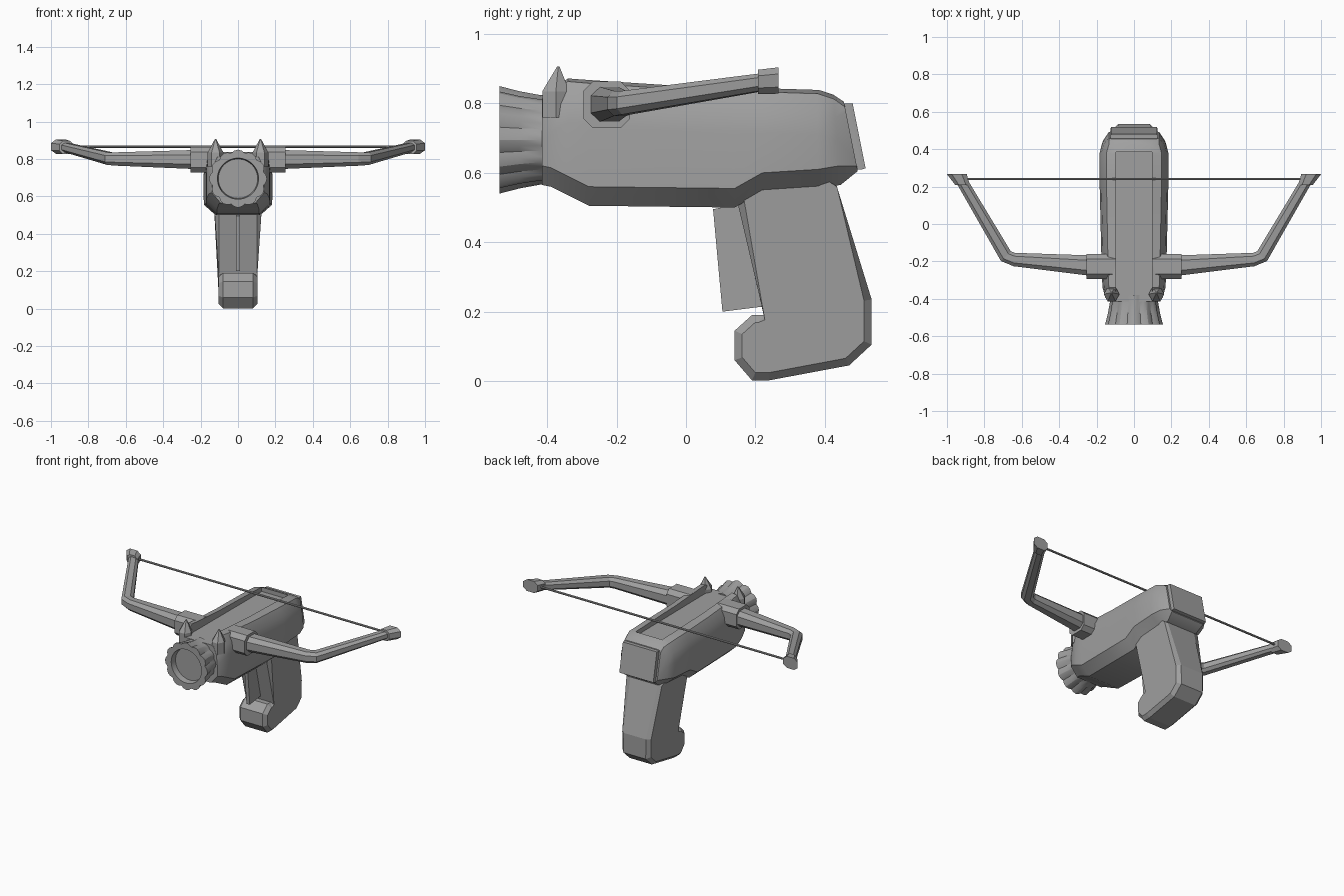
import bpy, bmesh
from math import sin, cos, pi, radians
from mathutils import Vector

cube = bpy.data.objects.get("Cube")
if cube:
    bpy.data.objects.remove(cube, do_unlink=True)

GREY = (0.35, 0.35, 0.35, 1)
mat = bpy.data.materials.new("plain grey")
mat.use_nodes = True
mat.diffuse_color = GREY
mat.node_tree.nodes["Principled BSDF"].inputs["Base Color"].default_value = GREY


def finish(name, bm, smooth=None):
    bmesh.ops.recalc_face_normals(bm, faces=bm.faces)
    mesh = bpy.data.meshes.new(name)
    bm.to_mesh(mesh)
    bm.free()
    ob = bpy.data.objects.new(name, mesh)
    bpy.context.collection.objects.link(ob)
    mesh.materials.append(mat)
    if smooth:
        shade(ob, smooth)
    return ob


def shade(ob, angle):
    bpy.ops.object.select_all(action='DESELECT')
    ob.select_set(True)
    bpy.context.view_layer.objects.active = ob
    bpy.ops.object.shade_smooth_by_angle(angle=radians(angle))


def loft(bm, rings):
    """Skin a list of equally long point rings and cap both ends."""
    loops = [[bm.verts.new(p) for p in ring] for ring in rings]
    n = len(loops[0])
    for a, b in zip(loops, loops[1:]):
        for i in range(n):
            j = (i + 1) % n
            bm.faces.new((a[i], a[j], b[j], b[i]))
    return bm.faces.new(loops[0]), bm.faces.new(loops[-1])


def slab(bm, profile, half):
    """Extrude a (y, z) outline across x."""
    return loft(bm, [[(s * half, y, z) for y, z in profile] for s in (-1, 1)])


# Body: rounded section swept along y, slanted rear end
def body_ring(y, w, zb, zt, slant=0):
    chamfer, mid = 0.055, (zb + zt) / 2
    half = [(0.66 * w, zb), (w, zb + chamfer), (w, zt - 0.13),
            (0.95 * w, zt - 0.065), (0.8 * w, zt - 0.012), (0.5 * w, zt)]
    pts = half + [(-x, z) for x, z in reversed(half)]
    return [(x, y - slant * (z - mid), z) for x, z in pts]


def rear_ring(y, w, zb, zt, r):
    half = [(w - r, zb), (w, zb + r), (w, zb + 2 * r),
            (w, zt - 2 * r), (w, zt - r), (w - r, zt)]
    pts = half + [(-x, z) for x, z in reversed(half)]
    return [(x, y - 0.2 * (z - (zb + zt) / 2), z) for x, z in pts]


bm = bmesh.new()
loft(bm, [
    body_ring(-0.415, 0.14, 0.565, 0.82),
    body_ring(-0.39, 0.155, 0.56, 0.845),
    body_ring(-0.34, 0.168, 0.535, 0.875),
    body_ring(-0.28, 0.172, 0.505, 0.87),
    body_ring(-0.03, 0.178, 0.502, 0.853),
    body_ring(0.14, 0.182, 0.5, 0.848),
    body_ring(0.22, 0.184, 0.545, 0.845),
    body_ring(0.38, 0.184, 0.555, 0.84),
    body_ring(0.435, 0.168, 0.565, 0.825, 0.08),
    rear_ring(0.475, 0.135, 0.605, 0.805, 0.015)])
body = finish("body", bm)

# Long channel cut into the top of the body
bm = bmesh.new()
slab(bm, [(-0.5, 0.815), (0.385, 0.81), (0.385, 1), (-0.5, 1)], 0.097)
cutter = finish("channel_cutter", bm)
cutter.hide_render = True
mod = body.modifiers.new("channel", 'BOOLEAN')
mod.object = cutter
mod.solver = 'EXACT'
bpy.context.view_layer.objects.active = body
bpy.ops.object.modifier_apply(modifier=mod.name)
bpy.data.objects.remove(cutter, do_unlink=True)
shade(body, 32)

# Framed plate on the slanted rear end
bm = bmesh.new()
_, back = loft(bm, [[(x, y - 0.2 * (z - 0.705), z) for x, z in
                     ((-0.125, 0.61), (0.125, 0.61), (0.125, 0.8), (-0.125, 0.8))]
                    for y in (0.46, 0.489)])
bmesh.ops.inset_region(bm, faces=[back], thickness=0.014, depth=0)
bmesh.ops.inset_region(bm, faces=[back], thickness=0.002, depth=-0.01)
finish("rear_plate", bm)


# Scalloped, flared muzzle with a shallow round recess
def muzzle_ring(y, r, wave):
    n = 48
    return [(rr * cos(a), y, 0.695 + rr * sin(a)) for a, rr in
            ((2 * pi * i / n, r * (1 - wave * (1 - abs(cos(6 * 2 * pi * i / n)))))
             for i in range(n))]


bm = bmesh.new()
loft(bm, [muzzle_ring(-0.38, 0.128, 0.04), muzzle_ring(-0.42, 0.129, 0.06),
          muzzle_ring(-0.48, 0.14, 0.08), muzzle_ring(-0.538, 0.155, 0.09),
          muzzle_ring(-0.538, 0.11, 0), muzzle_ring(-0.5, 0.105, 0)])
finish("muzzle", bm, 25)

# Grip with forward hook, chamfered rim, wider towards the top
bm = bmesh.new()
caps = slab(bm, [(0.14, 0.6), (0.14, 0.55), (0.232, 0.155), (0.225, 0.19),
                 (0.19, 0.19), (0.14, 0.145), (0.14, 0.06), (0.19, 0.002),
                 (0.24, 0.002), (0.47, 0.045), (0.535, 0.105), (0.535, 0.235),
                 (0.435, 0.56), (0.425, 0.6)], 0.103)
rim = {e for f in caps for e in f.edges}
bmesh.ops.bevel(bm, geom=list(rim), offset=0.022, segments=1,
                affect='EDGES', clamp_overlap=False)
for v in bm.verts:
    v.co.x *= 1 + 0.25 * max(0, v.co.z - 0.2) / 0.36
    v.co.z = max(v.co.z, 0)
finish("grip", bm)

# Trigger
bm = bmesh.new()
slab(bm, [(0.078, 0.495), (0.15, 0.51), (0.225, 0.215), (0.105, 0.2)], 0.012)
finish("trigger", bm)


# Bow limbs, mirrored left and right
def cross(centre, direction, hw, hh, cut=0.5):
    """Eight-sided section facing a horizontal direction."""
    c, d = Vector(centre), Vector(direction).normalized()
    side = Vector((-d.y, d.x, 0))
    pts = [(1, cut), (cut, 1), (-cut, 1), (-1, cut),
           (-1, -cut), (-cut, -1), (cut, -1), (1, -cut)]
    return [c + side * a * hw + Vector((0, 0, b * hh)) for a, b in pts]


def limb():
    return [cross((0.2, -0.225, 0.797), (1, 0, 0), 0.056, 0.052),
            cross((0.64, -0.19, 0.8), (1, 0.1, 0), 0.036, 0.036),
            cross((0.685, -0.172, 0.802), (0.7, 0.7, 0), 0.037, 0.034),
            cross((0.918, 0.225, 0.862), (0.5, 0.86, 0), 0.03, 0.025)]


def collar():
    return [cross((x, -0.228, 0.796), (1, 0, 0), 0.067, 0.067, 0.6)
            for x in (0.1, 0.255)]


def limb_tip():
    return [cross((0.917, 0.208, 0.862), (0, 1, 0), 0.038, 0.035),
            cross((0.947, 0.266, 0.866), (0, 1, 0), 0.053, 0.038)]


def horn():
    base = [(0.12 + 0.042 * cos(i * pi / 3), -0.375 + 0.045 * sin(i * pi / 3))
            for i in range(6)]
    return [[(x, y, 0.76) for x, y in base], [(x, y, 0.835) for x, y in base],
            [(0.12 + (x - 0.12) * 0.08, -0.368 + (y + 0.375) * 0.08, 0.907)
             for x, y in base]]


for part, make in (("limb", limb), ("limb_collar", collar),
                   ("limb_tip", limb_tip), ("front_horn", horn)):
    for label, s in (("left", 1), ("right", -1)):
        bm = bmesh.new()
        loft(bm, [[(s * x, y, z) for x, y, z in ring] for ring in make()])
        finish(label + "_" + part, bm)

# Bowstring
bm = bmesh.new()
loft(bm, [cross((x, 0.24, 0.866), (1, 0, 0), 0.006, 0.006) for x in (-0.93, 0.93)])
finish("bowstring", bm)
